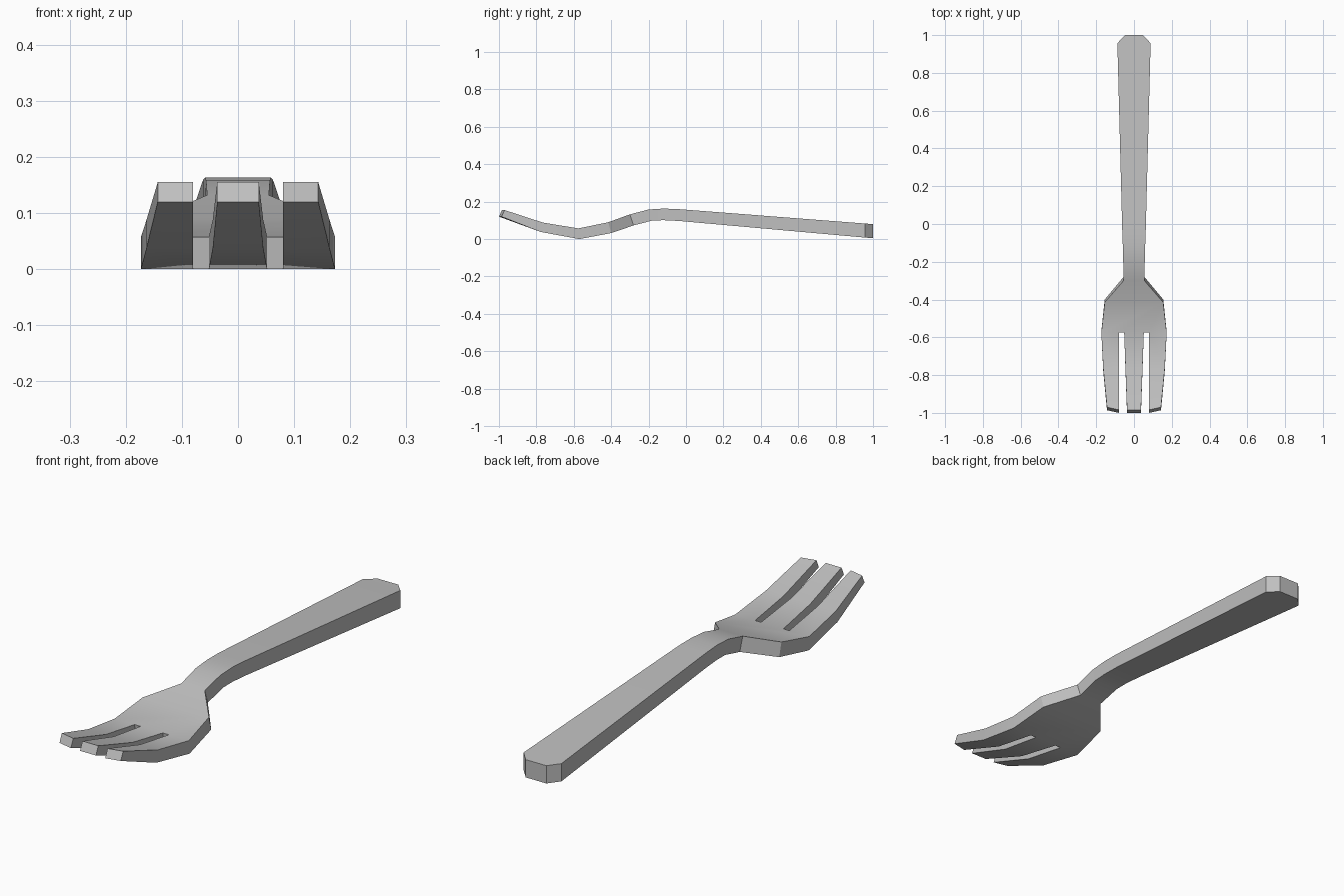
import bpy, bmesh, math

if "Cube" in bpy.data.objects:
    bpy.data.objects.remove(bpy.data.objects["Cube"], do_unlink=True)

steel = bpy.data.materials.new("brushed_steel")
steel.use_nodes = True
colour = (0.52, 0.52, 0.52, 1)
steel.diffuse_color = colour
steel.node_tree.nodes["Principled BSDF"].inputs["Base Color"].default_value = colour

# Handle and neck rows: top y, top z, bottom y, bottom z, half width
shaft = [
    (1.0, .08, 1.0, .005, .048),
    (.957, .083, .957, .008, .088),
    (-.04, .16, -.04, .097, .062),
    (-.12, .163, -.12, .101, .059),
    (-.2, .158, -.18, .099, .057),
    (-.3, .132, -.28, .073, .055),
    (-.415, .09, -.4, .032, .155),
]
# Tine rows from root to tip, with the half width of the head and centre tine
tines = [
    (-.575, .057, -.57, 0, .173, .052),
    (-.765, .088, -.777, .038, .163, .045),
    (-.984, .155, -1.0, .12, .143, .037),
]
INNER = .08    # inner edge of each outer tine
SLANT = .014   # outer tips are swept back

bm = bmesh.new()


def pair(x, row, back=0):
    """Top and bottom vertex of one point on the outline."""
    return (bm.verts.new((x, row[0] + back, row[1])),
            bm.verts.new((x, row[2] + back, row[3])))


def plate(outline, open_edges=()):
    """Top, bottom and side faces around an outline of vertex pairs."""
    bm.faces.new([p[0] for p in outline])
    bm.faces.new([p[1] for p in reversed(outline)])
    for i, a in enumerate(outline):
        b = outline[(i + 1) % len(outline)]
        if i not in open_edges:
            bm.faces.new((a[1], b[1], b[0], a[0]))


# Handle and neck: a strip running towards the head
rows = [(pair(-r[4], r), pair(r[4], r)) for r in shaft]
for i in range(len(rows) - 1):
    (al, ar), (bl, br) = rows[i], rows[i + 1]
    plate([al, bl, br, ar], (1, 3) if i else (1,))

# Tine vertices: left edge and right edge of each of the three tines
grid = []
for i, r in enumerate(tines):
    back = SLANT if i == len(tines) - 1 else 0
    xs = [-r[4], -INNER, -r[5], r[5], INNER, r[4]]
    grid.append([pair(x, r, back if k in (0, 5) else 0)
                 for k, x in enumerate(xs)])

# Palm: slot ends stay closed, tine roots stay open
plate([rows[-1][0], *grid[0], rows[-1][1]], (1, 3, 5, 7))

# Three tines
for k in (0, 2, 4):
    for i in range(len(grid) - 1):
        a, b = grid[i], grid[i + 1]
        last = i == len(grid) - 2
        plate([a[k], b[k], b[k + 1], a[k + 1]], (3,) if last else (1, 3))

bmesh.ops.recalc_face_normals(bm, faces=bm.faces)
mesh = bpy.data.meshes.new("fork")
bm.to_mesh(mesh)
bm.free()
mesh.materials.append(steel)
fork = bpy.data.objects.new("fork", mesh)
bpy.context.collection.objects.link(fork)
bpy.context.view_layer.objects.active = fork
fork.select_set(True)
bpy.ops.object.shade_smooth_by_angle(angle=math.radians(30))
